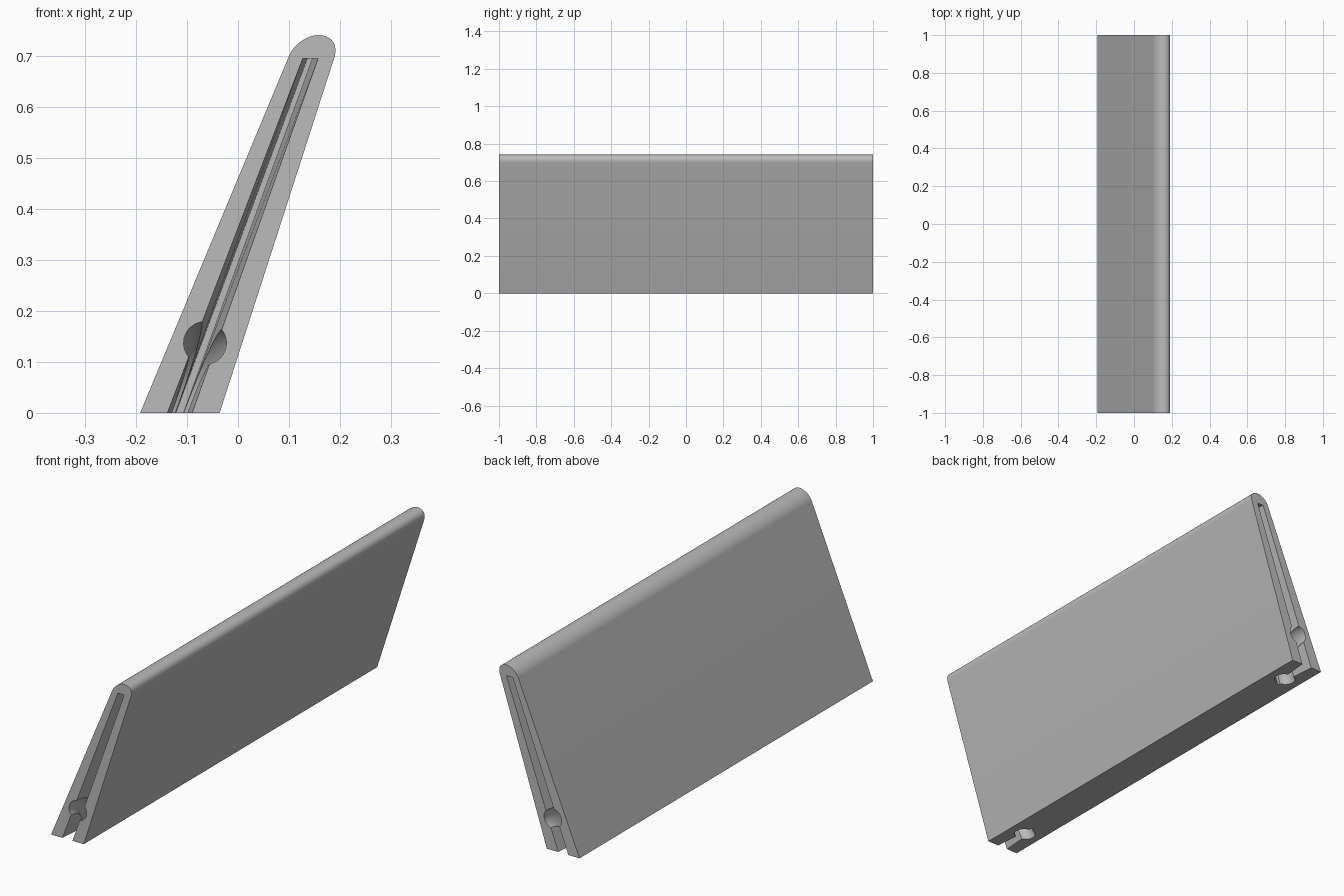
import bpy
import bmesh
import math
from mathutils import Vector
from mathutils.geometry import interpolate_bezier

old = bpy.data.objects.get("Cube")
if old:
    bpy.data.objects.remove(old, do_unlink=True)

HALF = 1.0          # half length along y
SLOT_DEPTH = 0.2
SLOT_TOP = 0.695
LEAN = math.atan(0.367)

grey = bpy.data.materials.new("plain_grey")
grey.use_nodes = True
colour = (0.5, 0.5, 0.5, 1)
grey.diffuse_color = colour
grey.node_tree.nodes["Principled BSDF"].inputs["Base Color"].default_value = colour


def loft(name, loops):
    """Solid between two matching closed loops of points."""
    bm = bmesh.new()
    a, b = [[bm.verts.new(p) for p in loop] for loop in loops]
    bm.faces.new(a)
    bm.faces.new(b)
    n = len(a)
    for i in range(n):
        j = (i + 1) % n
        bm.faces.new((a[i], a[j], b[j], b[i]))
    bmesh.ops.recalc_face_normals(bm, faces=bm.faces)
    mesh = bpy.data.meshes.new(name)
    bm.to_mesh(mesh)
    bm.free()
    ob = bpy.data.objects.new(name, mesh)
    bpy.context.collection.objects.link(ob)
    mesh.materials.append(grey)
    return ob


# Leaning panel with a rounded top edge
def arc(p, h1, h2, q):
    pts = [Vector((x, 0, z)) for x, z in (p, h1, h2, q)]
    return [(v.x, v.z) for v in interpolate_bezier(*pts, 14)]


crown = arc((0.1, 0.70), (0.11, 0.724), (0.136, 0.741), (0.158, 0.741))
crown += arc((0.158, 0.741), (0.182, 0.741), (0.197, 0.724), (0.189, 0.697))[1:]
profile = [(-0.192, 0)] + crown + [(-0.036, 0)]
panel = loft("leaning_panel", [[(x, y, z) for x, z in profile] for y in (-HALF, HALF)])


# Tapered slot in each end
def slot_loop(side, t):
    """Slot outline at depth fraction t, narrowing inwards."""
    def edge(outer, inner, z):
        bottom = outer[0] + (inner[0] - outer[0]) * t
        top = outer[1] + (inner[1] - outer[1]) * t
        return bottom + (top - bottom) * z / SLOT_TOP
    y = side * (HALF - SLOT_DEPTH * t)
    left = ((-0.138, 0.127), (-0.122, 0.136))
    right = ((-0.09, 0.157), (-0.107, 0.146))
    low = -0.05
    return [(edge(*left, low), y, low), (edge(*left, SLOT_TOP), y, SLOT_TOP),
            (edge(*right, SLOT_TOP), y, SLOT_TOP), (edge(*right, low), y, low)]


def cut(cutter):
    mod = panel.modifiers.new(cutter.name, 'BOOLEAN')
    mod.operation = 'DIFFERENCE'
    mod.solver = 'EXACT'
    mod.object = cutter
    bpy.context.view_layer.objects.active = panel
    bpy.ops.object.modifier_apply(modifier=mod.name)
    bpy.data.objects.remove(cutter, do_unlink=True)


for side, label in ((-1, "front"), (1, "back")):
    cut(loft(label + "_slot_cutter", [slot_loop(side, -0.05), slot_loop(side, 1)]))
    # Curved channel from the end face down to the underside
    bpy.ops.mesh.primitive_torus_add(
        major_segments=64, minor_segments=32, major_radius=0.146, minor_radius=0.042,
        location=(-0.115, side * HALF, 0), rotation=(0, math.pi / 2 + LEAN, 0))
    ring = bpy.context.object
    ring.name = label + "_channel_cutter"
    ring.data.materials.append(grey)
    cut(ring)

# Smooth crown and channels, crisp edges elsewhere
bpy.ops.object.select_all(action='DESELECT')
panel.select_set(True)
bpy.context.view_layer.objects.active = panel
bpy.ops.object.shade_smooth_by_angle(angle=math.radians(30))
